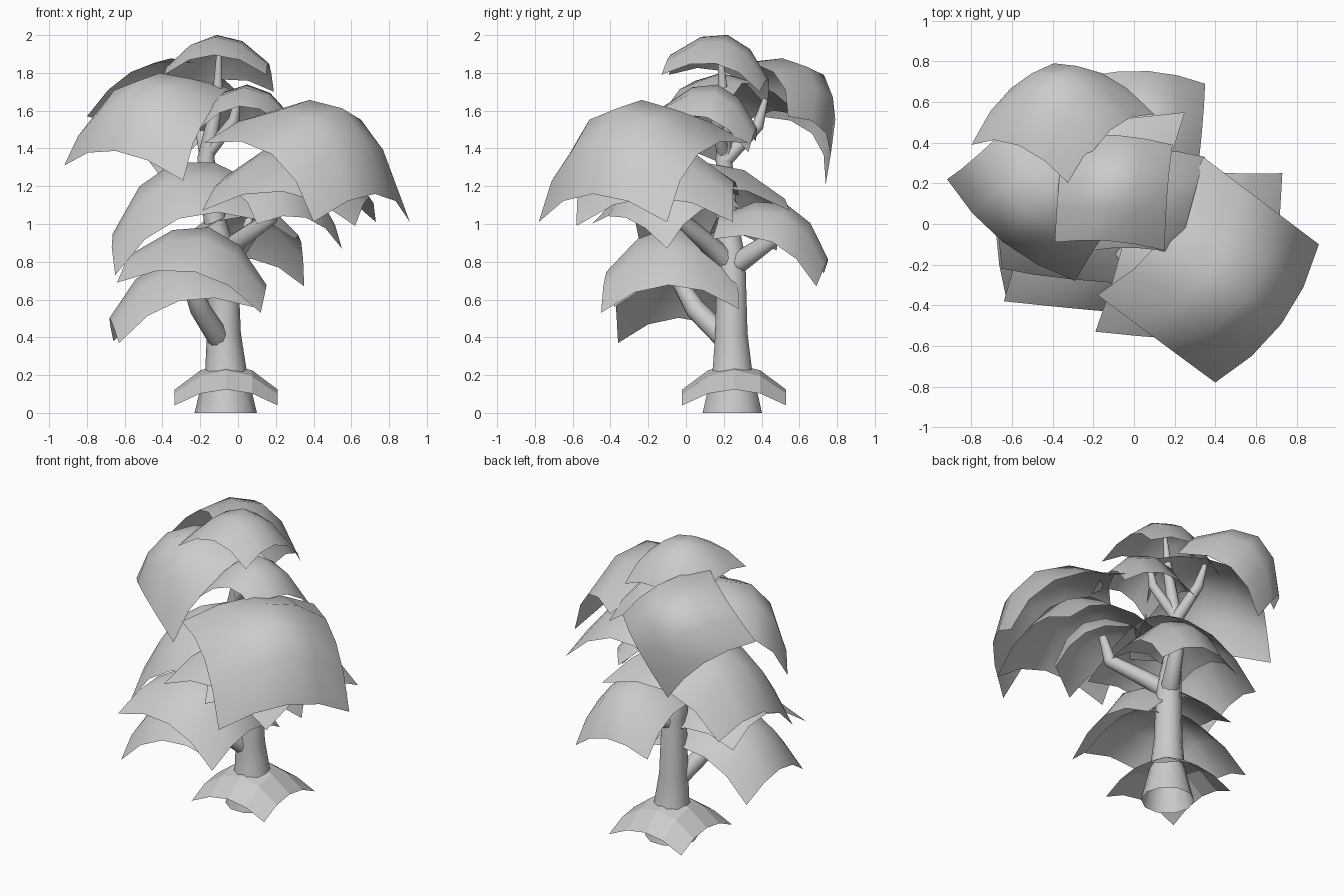
import bpy, bmesh
from mathutils import Vector

if "Cube" in bpy.data.objects:
    bpy.data.objects.remove(bpy.data.objects["Cube"])

N = 4  # segments along each side of a leaf sheet


def sheet(name, corners, h, smooth=True):
    """Drooping four-cornered dome; corners go round counter-clockwise from above."""
    a, b, c, d = [Vector(p) for p in corners]
    normal = (c - a).cross(d - b).normalized()
    bm = bmesh.new()
    grid = []
    for j in range(N + 1):
        row = []
        for i in range(N + 1):
            s, t = i / N, j / N
            u, v = 2 * s - 1, 2 * t - 1
            base = a.lerp(b, s).lerp(d.lerp(c, s), t)
            f = 1 - 0.62 * (u * u + v * v) + 0.24 * u * u * v * v
            row.append(bm.verts.new(base + normal * h * f))
        grid.append(row)
    for j in range(N):
        for i in range(N):
            face = bm.faces.new((grid[j][i], grid[j][i + 1],
                                 grid[j + 1][i + 1], grid[j + 1][i]))
            face.smooth = smooth
    me = bpy.data.meshes.new(name)
    bm.to_mesh(me)
    bm.free()
    ob = bpy.data.objects.new(name, me)
    bpy.context.collection.objects.link(ob)


def limb(name, pts):
    """Tapered tube through (x, y, z, radius) points."""
    cu = bpy.data.curves.new(name, 'CURVE')
    cu.dimensions = '3D'
    cu.bevel_depth = 1.0
    cu.bevel_resolution = 3
    sp = cu.splines.new('POLY')
    sp.points.add(len(pts) - 1)
    for p, (x, y, z, r) in zip(sp.points, pts):
        p.co = (x, y, z, 1)
        p.radius = r
    sp.use_smooth = True
    ob = bpy.data.objects.new(name, cu)
    bpy.context.collection.objects.link(ob)
    bpy.ops.object.select_all(action='DESELECT')
    ob.select_set(True)
    bpy.context.view_layer.objects.active = ob
    bpy.ops.object.convert(target='MESH')


# Trunk and branches
limb("trunk", [(-.065, .245, 0, .165), (-.065, .245, .24, .108), (-.075, .24, .42, .09),
               (-.08, .24, .82, .078), (-.12, .22, 1.0, .06), (-.17, .2, 1.35, .045),
               (-.11, .2, 1.65, .03), (-.1, .18, 1.92, .012)])
limb("front_left_branch", [(-.08, .24, .36, .06), (-.2, .05, .55, .055),
                           (-.26, -.04, .7, .04), (-.26, -.05, .82, .02)])
limb("right_branch", [(-.08, .24, .78, .06), (.0, .1, .91, .05), (.17, -.03, 1.03, .042),
                      (.2, -.06, 1.2, .025)])
limb("back_branch", [(-.08, .24, .77, .06), (.05, .47, .93, .045), (.06, .48, 1.03, .02)])
limb("upper_back_branch", [(-.16, .2, 1.33, .04), (-.2, .38, 1.52, .032), (-.22, .42, 1.66, .015)])
limb("upper_right_branch", [(-.17, .2, 1.36, .035), (-.02, .16, 1.55, .03), (.0, .15, 1.68, .015)])

# Root skirt, flat shaded
sheet("root_skirt", [(-.335, -.02, .04), (.21, -.02, .04), (.21, .53, .04), (-.335, .53, .04)],
      .22, smooth=False)

# Leaf sheets
leaves = {
    "crown_leaf": ([(-.39, -.09, 1.79), (.15, -.13, 1.79), (.19, .39, 1.70), (-.34, .43, 1.62)], .285),
    "upper_right_leaf": ([(-.21, -.13, 1.5), (.22, -.15, 1.54), (.35, .33, 1.38), (-.2, .37, 1.44)], .28),
    "upper_back_leaf": ([(-.8, .39, 1.57), (-.3, .18, 1.86), (.1, .54, 1.57), (-.38, .74, 1.21)], .36),
    "upper_left_leaf": ([(-.92, .22, 1.31), (-.29, -.28, 1.23), (.05, .25, 1.68), (-.5, .6, 1.58)], .36),
    "right_leaf_top": ([(-.18, -.35, 1.43), (.4, -.78, 1.01), (.91, -.1, 1.01), (.34, .33, 1.43)], .455),
    "right_leaf_middle": ([(-.19, -.53, 1.07), (.62, -.58, .99), (.73, .25, 1.01), (.02, .28, 1.15)], .38),
    "right_leaf_lower": ([(-.2, 0, 1.15), (.1, -.5, 1.0), (.55, -.1, .87), (.3, .3, 1.08)], .28),
    "middle_left_leaf": ([(-.65, -.22, .73), (.12, -.3, 1.02), (.25, .55, 1.07), (-.58, .48, .86)], .425),
    "back_leaf": ([(-.25, .12, .94), (.3, .14, .92), (.35, .69, .67), (-.22, .73, .74)], .31),
    "lower_leaf_top": ([(-.64, -.38, .69), (.12, -.45, .53), (.12, .28, .55), (-.55, .28, .72)], .37),
    "lower_leaf_under": ([(-.63, -.36, .37), (.08, -.38, .56), (.08, .25, .58), (-.66, .29, .38)], .35),
}
for name, (corners, h) in leaves.items():
    sheet(name, corners, h)
